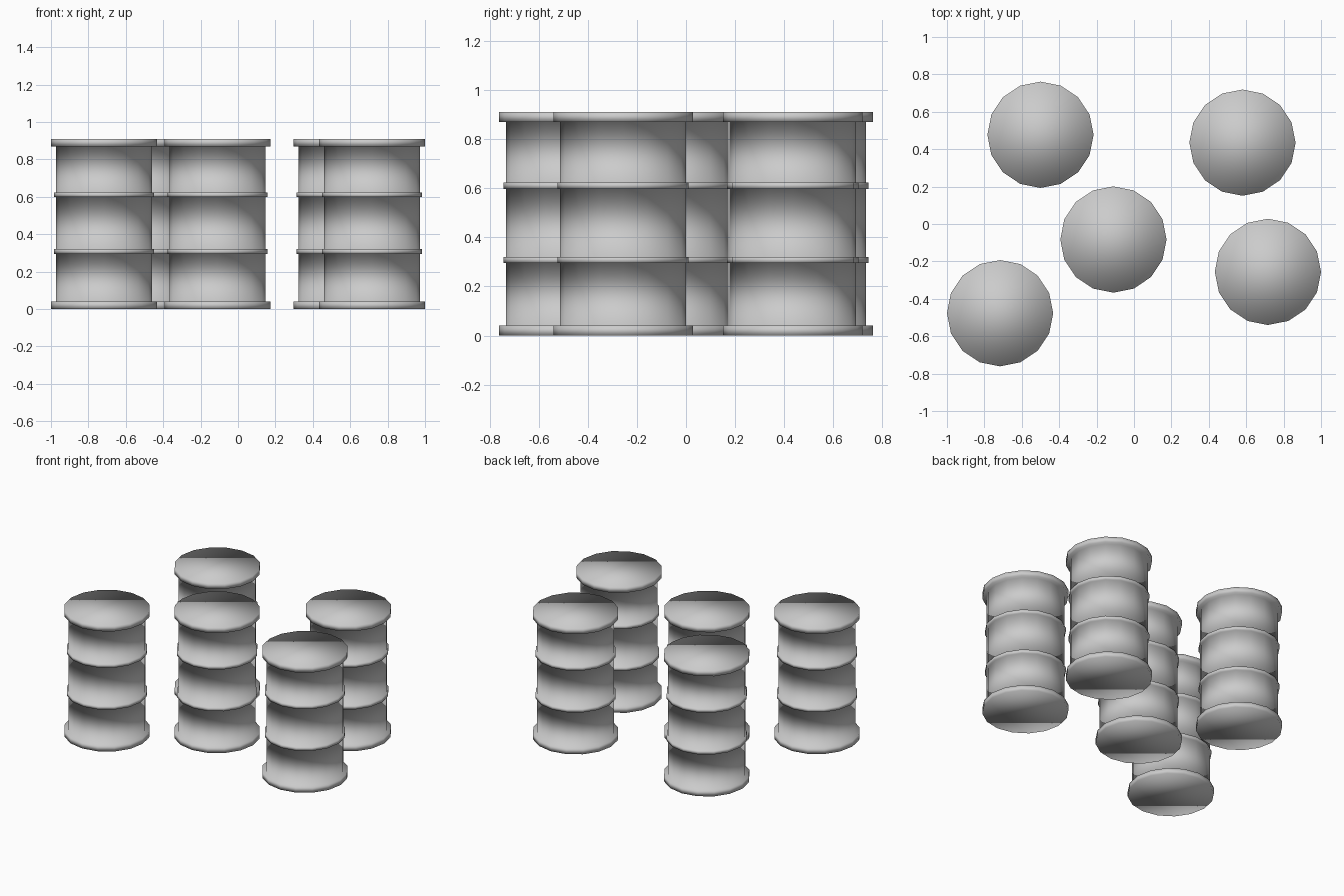
import bpy, bmesh, math

if "Cube" in bpy.data.objects:
    bpy.data.objects.remove(bpy.data.objects["Cube"])

SIDES = 16
RIM, BODY, RIB = 0.284, 0.257, 0.267

# Half-profile of a drum: (radius, height), with two end rims and two hoops
PROFILE = [
    (RIM, 0.0), (RIM, 0.04), (BODY, 0.04),
    (BODY, 0.295), (RIB, 0.295), (RIB, 0.32), (BODY, 0.32),
    (BODY, 0.598), (RIB, 0.598), (RIB, 0.623), (BODY, 0.623),
    (BODY, 0.87), (RIM, 0.87), (RIM, 0.91),
]


def drum_mesh():
    """Lathe the profile into one closed drum."""
    bm = bmesh.new()
    rings = [[bm.verts.new((r * math.cos(math.tau * i / SIDES),
                            r * math.sin(math.tau * i / SIDES), z))
              for i in range(SIDES)] for r, z in PROFILE]
    for low, high in zip(rings, rings[1:]):
        for i in range(SIDES):
            j = (i + 1) % SIDES
            bm.faces.new((low[i], low[j], high[j], high[i]))
    # Flat bottom and lid
    bm.faces.new(rings[0][::-1])
    bm.faces.new(rings[-1])
    # Smooth round the wall, sharp at every step
    for f in bm.faces:
        f.smooth = True
    for e in bm.edges:
        e.smooth = e.calc_face_angle() < math.radians(30)
    mesh = bpy.data.meshes.new("drum")
    bm.to_mesh(mesh)
    bm.free()
    return mesh


# Five identical drums scattered on the floor
mesh = drum_mesh()
PLACES = {
    "drum_back_left": (-0.50, 0.477),
    "drum_back_right": (0.58, 0.435),
    "drum_middle": (-0.11, -0.083),
    "drum_front_right": (0.716, -0.256),
    "drum_front_left": (-0.716, -0.477),
}
for name, (x, y) in PLACES.items():
    drum = bpy.data.objects.new(name, mesh)
    drum.location = (x, y, 0)
    bpy.context.collection.objects.link(drum)
